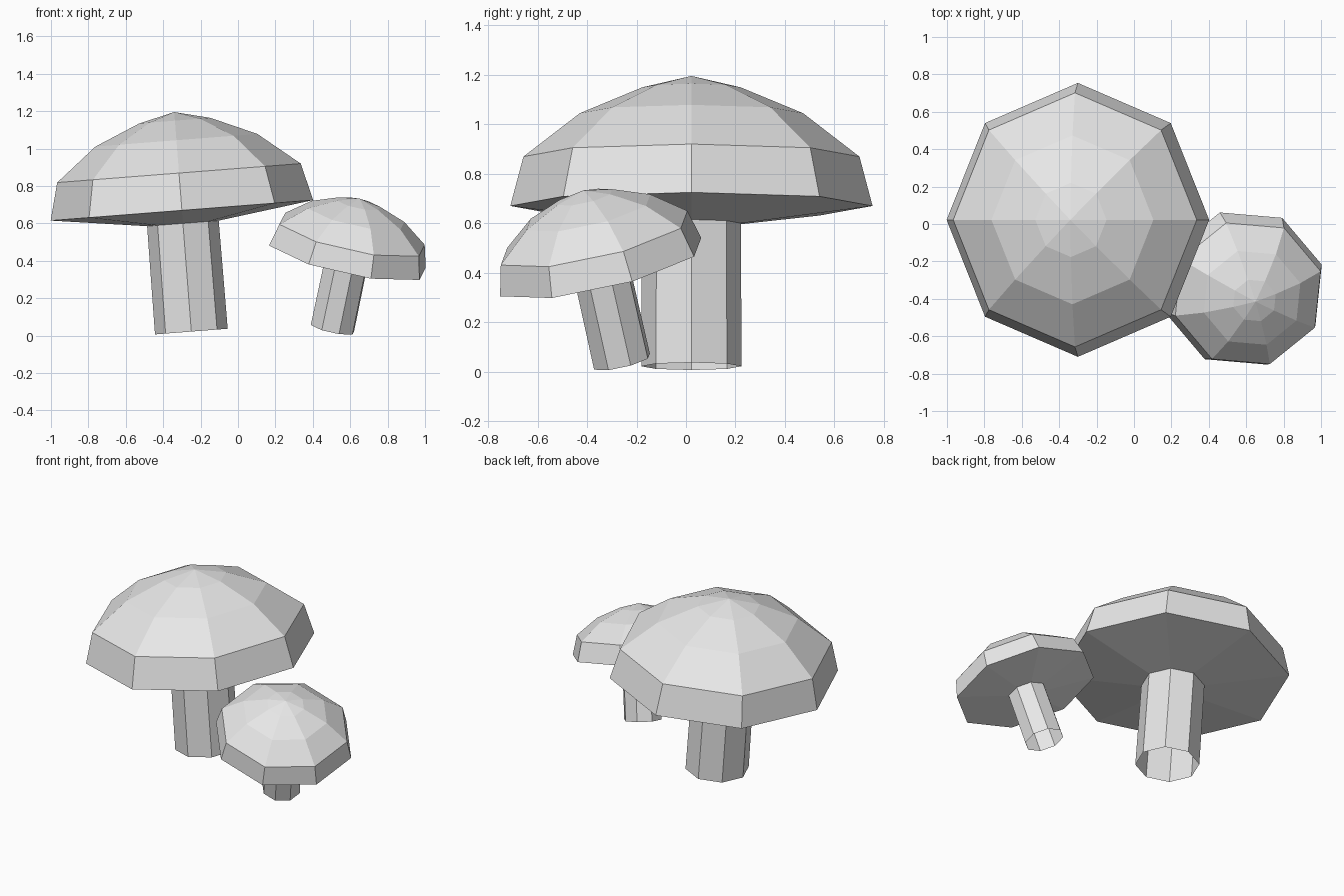
import bpy
import bmesh
from math import cos, sin, tau
from mathutils import Matrix, Vector

cube = bpy.data.objects.get("Cube")
if cube:
    bpy.data.objects.remove(cube, do_unlink=True)

grey = bpy.data.materials.new("pale_grey")
grey.use_nodes = True
colour = (0.8, 0.8, 0.8, 1)
grey.diffuse_color = colour
grey.node_tree.nodes["Principled BSDF"].inputs["Base Color"].default_value = colour

SIDES = 8
STRETCH = 1.04  # rings are slightly wider along local y


def lathe(name, profile, tip=None):
    """Eight-sided surface through (radius, height) rings, with an optional apex."""
    bm = bmesh.new()
    rings = []
    for r, z in profile:
        rings.append([bm.verts.new((r * cos(tau * i / SIDES),
                                    r * STRETCH * sin(tau * i / SIDES), z))
                      for i in range(SIDES)])
    for low, high in zip(rings, rings[1:]):
        for i in range(SIDES):
            j = (i + 1) % SIDES
            bm.faces.new((low[i], low[j], high[j], high[i]))
    if tip is not None:
        apex = bm.verts.new((0, 0, tip))
        top = rings[-1]
        for i in range(SIDES):
            bm.faces.new((top[i], top[(i + 1) % SIDES], apex))
    mesh = bpy.data.meshes.new(name)
    bm.to_mesh(mesh)
    bm.free()
    mesh.materials.append(grey)
    return mesh


# Shared meshes, with the origin at the centre of the cap rim
cap = lathe("cap", [(0.192, -0.07), (0.704, 0), (0.653, 0.2),
                    (0.434, 0.376), (0.191, 0.481)], tip=0.527)
stem = lathe("stem", [(0.195, -0.65), (0.192, -0.07)])  # open at the foot


def mushroom(size, centre, up, side, scale):
    """Place one cap and stem, leaning along up, with a corner facing side."""
    z = Vector(up).normalized()
    y = z.cross(Vector(side)).normalized()
    x = y.cross(z)
    turn = Matrix((x, y, z)).transposed().to_4x4()
    for mesh in (cap, stem):
        obj = bpy.data.objects.new(size + "_" + mesh.name, mesh)
        bpy.context.collection.objects.link(obj)
        obj.matrix_world = Matrix.Translation(centre) @ turn @ Matrix.Scale(scale, 4)


mushroom("large", (-0.3, 0.022, 0.67), (-0.078, 0, 1), (1, 0, 0), 1)
mushroom("small", (0.585, -0.345, 0.423), (0.2, -0.216, 0.956), (0.205, 0.375, 0.04), 0.615)
